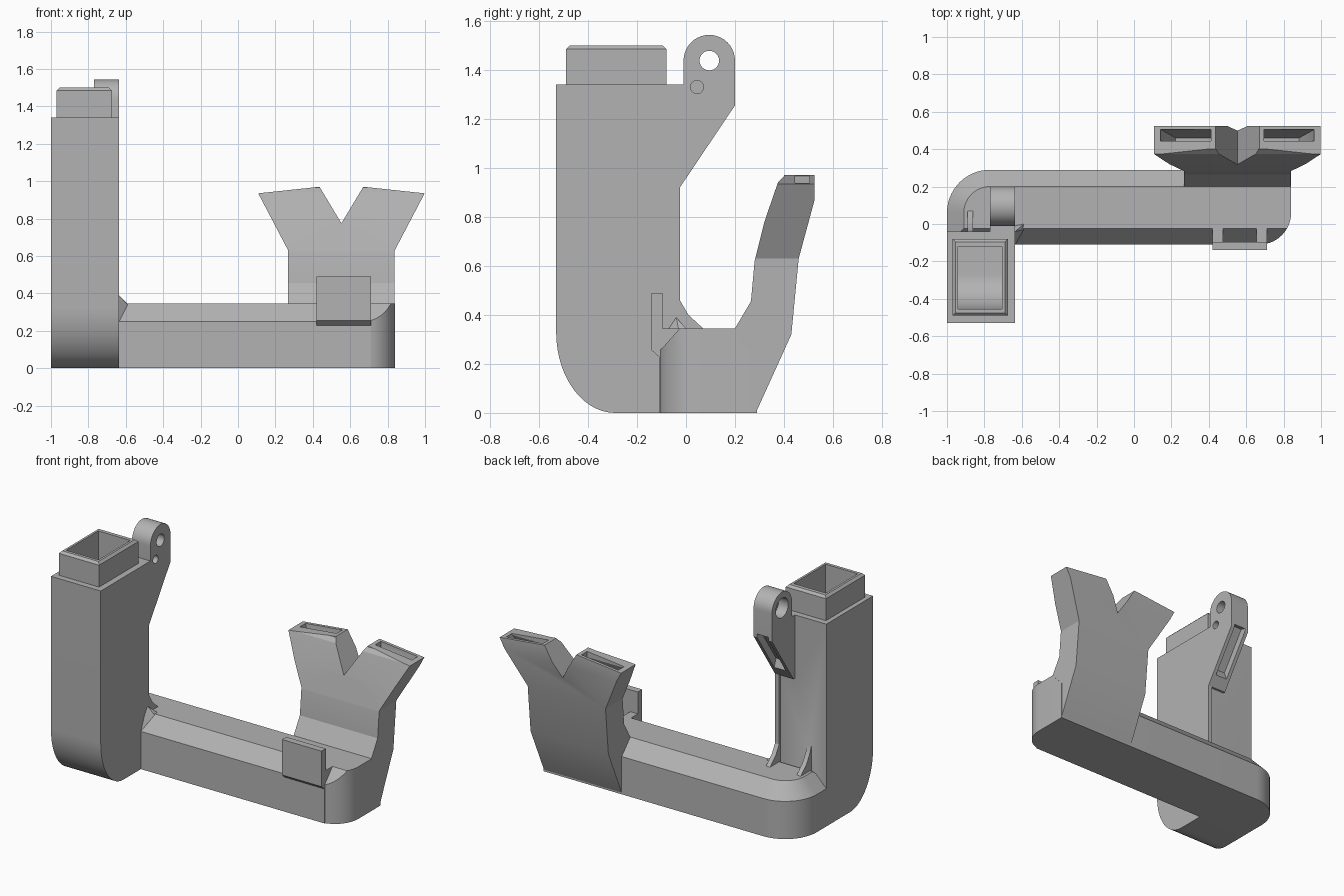
import bpy, bmesh, math
from mathutils import Vector

cube = bpy.data.objects.get("Cube")
if cube:
    bpy.data.objects.remove(cube, do_unlink=True)

grey = bpy.data.materials.new("matte grey")
grey.use_nodes = True
COLOUR = (0.45, 0.45, 0.45, 1)
grey.diffuse_color = COLOUR
grey.node_tree.nodes["Principled BSDF"].inputs["Base Color"].default_value = COLOUR


def make(name, bm):
    bmesh.ops.recalc_face_normals(bm, faces=bm.faces)
    mesh = bpy.data.meshes.new(name)
    bm.to_mesh(mesh)
    bm.free()
    mesh.materials.append(grey)
    obj = bpy.data.objects.new(name, mesh)
    bpy.context.collection.objects.link(obj)
    return obj


def loft(name, rings):
    """Closed solid through matching rings of 3D points."""
    bm = bmesh.new()
    loops = [[bm.verts.new(p) for p in ring] for ring in rings]
    n = len(loops[0])
    for a, b in zip(loops, loops[1:]):
        for i in range(n):
            j = (i + 1) % n
            bm.faces.new((a[i], a[j], b[j], b[i]))
    bm.faces.new(loops[0])
    bm.faces.new(loops[-1][::-1])
    return make(name, bm)


def side_prism(name, profile, x0, x1):
    return loft(name, [[(x, y, z) for y, z in profile] for x in (x0, x1)])


def front_prism(name, profile, y0, y1):
    return loft(name, [[(x, y, z) for x, z in profile] for y in (y0, y1)])


def box(name, x0, x1, y0, y1, z0, z1):
    return side_prism(name, [(y0, z0), (y1, z0), (y1, z1), (y0, z1)], x0, x1)


def rect(x0, x1, y0, y1, z):
    return [(x0, y0, z), (x1, y0, z), (x1, y1, z), (x0, y1, z)]


def arc(cx, cy, rx, ry, start, end, n=14):
    angles = [math.radians(start + (end - start) * i / n) for i in range(n + 1)]
    return [(cx + rx * math.cos(a), cy + ry * math.sin(a)) for a in angles]


def combine(obj, operation, *others):
    """Apply a boolean with each helper and remove the helper."""
    for other in others:
        mod = obj.modifiers.new("combine", "BOOLEAN")
        mod.operation = operation
        mod.solver = "EXACT"
        mod.object = other
        bpy.context.view_layer.update()
        result = bpy.data.meshes.new_from_object(
            obj.evaluated_get(bpy.context.evaluated_depsgraph_get()))
        obj.modifiers.clear()
        obj.data = result
        bpy.data.objects.remove(other, do_unlink=True)


LEFT, INNER = -1.0, -0.635

# Hollow upright post with rounded heel
heel = arc(-0.29, 0.33, 0.24, 0.33, 180, 270)
post = side_prism("post", heel + [(-0.04, 0), (-0.04, 1.34), (-0.53, 1.34)], LEFT, INNER)

# Socket collar with a chamfered rim
collar = loft("collar", [rect(-0.97, -0.675, -0.49, -0.08, 1.3),
                         rect(-0.97, -0.675, -0.49, -0.08, 1.485),
                         rect(-0.955, -0.69, -0.475, -0.095, 1.5)])

# Edge rib running down the back of the post into a fillet
rib_foot = [(-0.1, 0.3), (0.07, 0.3), (0.07, 0.345), (0.01, 0.4), (-0.025, 0.46)]
edge_rib = side_prism("edge_rib", rib_foot + [(-0.025, 1.34), (-0.1, 1.34)], -0.665, INNER)
gusset = side_prism("gusset", rib_foot + [(-0.04, 0.5), (-0.1, 0.5)], -0.89, -0.86)

# Hinge lug with round head and sloped underside
lug = side_prism("lug", [(-0.1, 0.92), (-0.025, 0.92), (0.2, 1.255)]
                 + arc(0.095, 1.438, 0.105, 0.105, 0, 180, 20)
                 + [(-0.01, 1.34), (-0.1, 1.34)], -0.77, INNER)
slot = side_prism("slot", [(0.0, 1.04), (0.05, 0.9), (0.3, 1.25), (0.165, 1.285)],
                  -0.745, -0.66)
pin_hole = side_prism("pin_hole", arc(0.095, 1.438, 0.04, 0.04, 0, 345, 23), -0.9, -0.5)
pin_recess = side_prism("pin_recess", arc(0.095, 1.438, 0.065, 0.065, 0, 345, 23), -0.9, -0.7)
small_hole = side_prism("small_hole", arc(0.045, 1.33, 0.027, 0.027, 0, 345, 15), -0.7, -0.5)
combine(lug, "DIFFERENCE", slot, pin_hole, pin_recess, small_hole)

combine(post, "UNION", collar, edge_rib, lug, gusset)
bore = side_prism("bore", arc(-0.27, 0.33, 0.185, 0.25, 180, 270)
                  + [(-0.12, 0.08), (-0.12, 1.6), (-0.455, 1.6)], -0.94, -0.705)
combine(post, "DIFFERENCE", bore)

# Base bar: rounded outline, sloped shoulder around the back
outer = ([(LEFT, -0.11)] + [(0.71, -0.11)] + arc(0.67, 0.06, 0.17, 0.17, -76, 0, 12)
         + [(0.84, 0.29)] + arc(-0.77, 0.06, 0.23, 0.23, 90, 180))
inner = (outer[:15] + [(0.84, 0.2)] + arc(-0.77, 0.06, 0.14, 0.14, 90, 180))
inner[0] = (-0.91, -0.11)
base = loft("base_bar", [[(x, y, z) for x, y in ring]
                         for ring, z in ((outer, 0), (outer, 0.25), (inner, 0.345))])
# Front shoulder cut straight along the bar
bm = bmesh.new()
bm.from_mesh(base.data)
cut = bmesh.ops.bisect_plane(bm, geom=bm.verts[:] + bm.edges[:] + bm.faces[:],
                             plane_co=Vector((0, -0.025, 0.345)),
                             plane_no=Vector((0, -0.095, 0.085)), clear_outer=True)
edges = [e for e in cut["geom_cut"] if isinstance(e, bmesh.types.BMEdge)]
bmesh.ops.contextual_create(bm, geom=edges)
bmesh.ops.recalc_face_normals(bm, faces=bm.faces)
bm.to_mesh(base.data)
bm.free()

# Small flare where post meets bar
bm = bmesh.new()
for p in ((INNER, -0.04, 0.39), (-0.59, 0, 0.345), (-0.59, -0.03, 0.34),
          (INNER, -0.11, 0.25), (INNER, 0, 0.33), (INNER, -0.07, 0.345)):
    bm.verts.new(p)
bmesh.ops.convex_hull(bm, input=bm.verts)
flare = make("post_flare", bm)

# Forked cradle: side profile trimmed by the Y outline
cradle = side_prism("cradle", [(0.1, 0), (0.285, 0), (0.43, 0.32), (0.46, 0.63),
                               (0.525, 0.87), (0.525, 1.0), (0.4, 1.0), (0.4, 0.965),
                               (0.375, 0.94), (0.32, 0.78), (0.28, 0.62), (0.265, 0.455),
                               (0.2, 0.345), (0.1, 0.3)], 0, 1.1)
half = [(0.285, -0.1), (0.285, 0.63), (0.445, 0.935), (0.117, 0.97)]
MID = 0.553
outline = ([(MID + x, z) for x, z in half] + [(MID, 0.775)]
           + [(MID - x, z) for x, z in reversed(half)])
combine(cradle, "INTERSECT", front_prism("outline", outline, 0, 0.7))
for s in (-1, 1):
    # Open pocket leaning along each arm
    rings = [rect(MID + s * a, MID + s * b, c, d, z) for a, b, c, d, z in
             ((0.08, 0.33, 0.36, 0.46, 0.76), (0.14, 0.41, 0.445, 0.505, 0.93),
              (0.145, 0.42, 0.445, 0.505, 1.1))]
    combine(cradle, "DIFFERENCE", loft("pocket", rings))

# Front tab on two stub ribs
tab = side_prism("front_tab", [(-0.14, 0.255), (-0.095, 0.215), (-0.095, 0.49),
                               (-0.14, 0.49)], 0.42, 0.71)
stubs = [side_prism("tab_stub", [(-0.1, 0.22), (-0.02, 0.25), (-0.02, 0.345),
                                 (-0.1, 0.345)], x, x + 0.055) for x in (0.42, 0.655)]
combine(tab, "UNION", *stubs)

# Smooth the curves, keep the edges crisp
for o in (post, base, flare, cradle, tab):
    o.select_set(True)
    bpy.context.view_layer.objects.active = o
bpy.ops.object.shade_smooth_by_angle(angle=math.radians(25))
